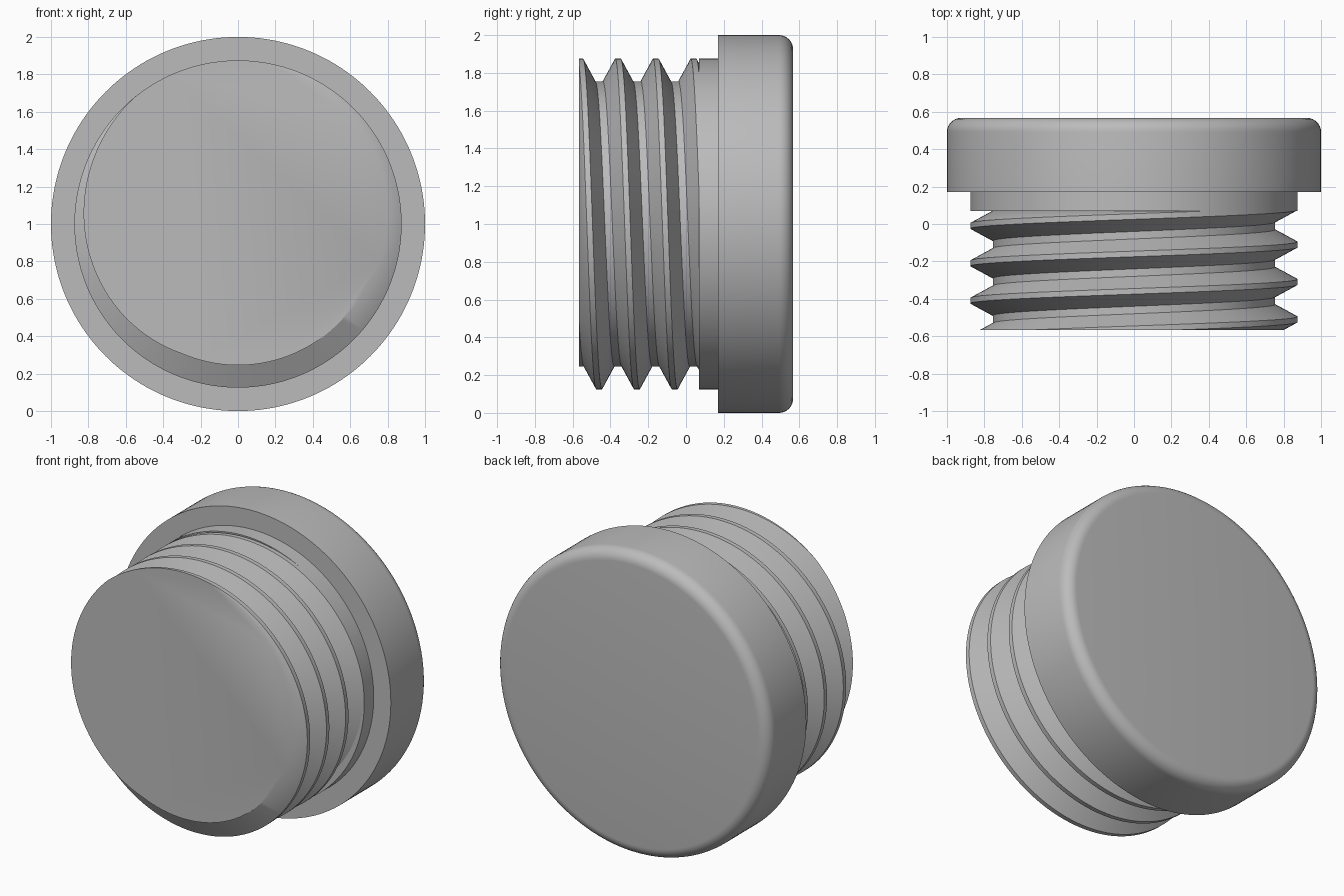
import bpy, bmesh, math

cube = bpy.data.objects.get("Cube")
if cube:
    bpy.data.objects.remove(cube)

SEGMENTS = 160
HALF_LENGTH = 0.567
COLLAR_FRONT = 0.07
HEAD_FRONT = 0.17
ROOT_R, CREST_R, HEAD_R = 0.755, 0.875, 1.0
PITCH, CREST_HALF, FLANK_END = 0.2, 0.015, 0.08
CREST_START = -0.11      # crest position on the +x side
FILLET = 0.075

grey = bpy.data.materials.new("plain grey")
grey.use_nodes = True
colour = (0.5, 0.5, 0.5, 1)
grey.diffuse_color = colour
grey.node_tree.nodes["Principled BSDF"].inputs["Base Color"].default_value = colour


def point(radius, angle, y):
    return (radius * math.cos(angle), y, 1 + radius * math.sin(angle))


def build(name, columns):
    """Skin a ring of columns, close both ends and shade by angle."""
    bm = bmesh.new()
    cols = [[bm.verts.new(p) for p in col] for col in columns]
    for a, b in zip(cols, cols[1:]):
        for i in range(len(a) - 1):
            bm.faces.new((a[i], b[i], b[i + 1], a[i + 1]))
    for end in (0, -1):
        bm.faces.new([col[end] for col in cols[:-1]])
    bmesh.ops.remove_doubles(bm, verts=bm.verts, dist=0.0001)
    bmesh.ops.recalc_face_normals(bm, faces=bm.faces)
    mesh = bpy.data.meshes.new(name)
    bm.to_mesh(mesh)
    bm.free()
    mesh.materials.append(grey)
    obj = bpy.data.objects.new(name, mesh)
    bpy.context.collection.objects.link(obj)
    bpy.ops.object.select_all(action="DESELECT")
    obj.select_set(True)
    bpy.context.view_layer.objects.active = obj
    bpy.ops.object.shade_smooth_by_angle(angle=math.radians(30))
    return obj


angles = [2 * math.pi * i / SEGMENTS for i in range(SEGMENTS + 1)]


def thread_column(angle):
    """Profile of the helical thread at one angle, cut flat at both ends."""
    col = []
    first = CREST_START - PITCH * angle / (2 * math.pi)
    for turn in range(-4, 4):
        crest = first + turn * PITCH
        for offset in (-FLANK_END, -CREST_HALF, CREST_HALF, FLANK_END):
            y = min(max(crest + offset, -HALF_LENGTH), COLLAR_FRONT)
            away = abs((y - first + PITCH / 2) % PITCH - PITCH / 2)
            t = (away - CREST_HALF) / (FLANK_END - CREST_HALF)
            radius = CREST_R + (ROOT_R - CREST_R) * min(max(t, 0), 1)
            col.append(point(radius, angle, y))
    return col


# Threaded shank
build("threaded_shank", [thread_column(a) for a in angles])

# Plain collar between the thread and the head
build("collar", [[point(CREST_R, a, y) for y in (COLLAR_FRONT, HEAD_FRONT)]
                 for a in angles])

# Round head with a filleted rear edge
profile = [(HEAD_R, HEAD_FRONT)]
for step in range(9):
    turn = math.pi / 2 * step / 8
    profile.append((HEAD_R - FILLET + FILLET * math.cos(turn),
                    HALF_LENGTH - FILLET + FILLET * math.sin(turn)))
build("round_head", [[point(r, a, y) for r, y in profile] for a in angles])
